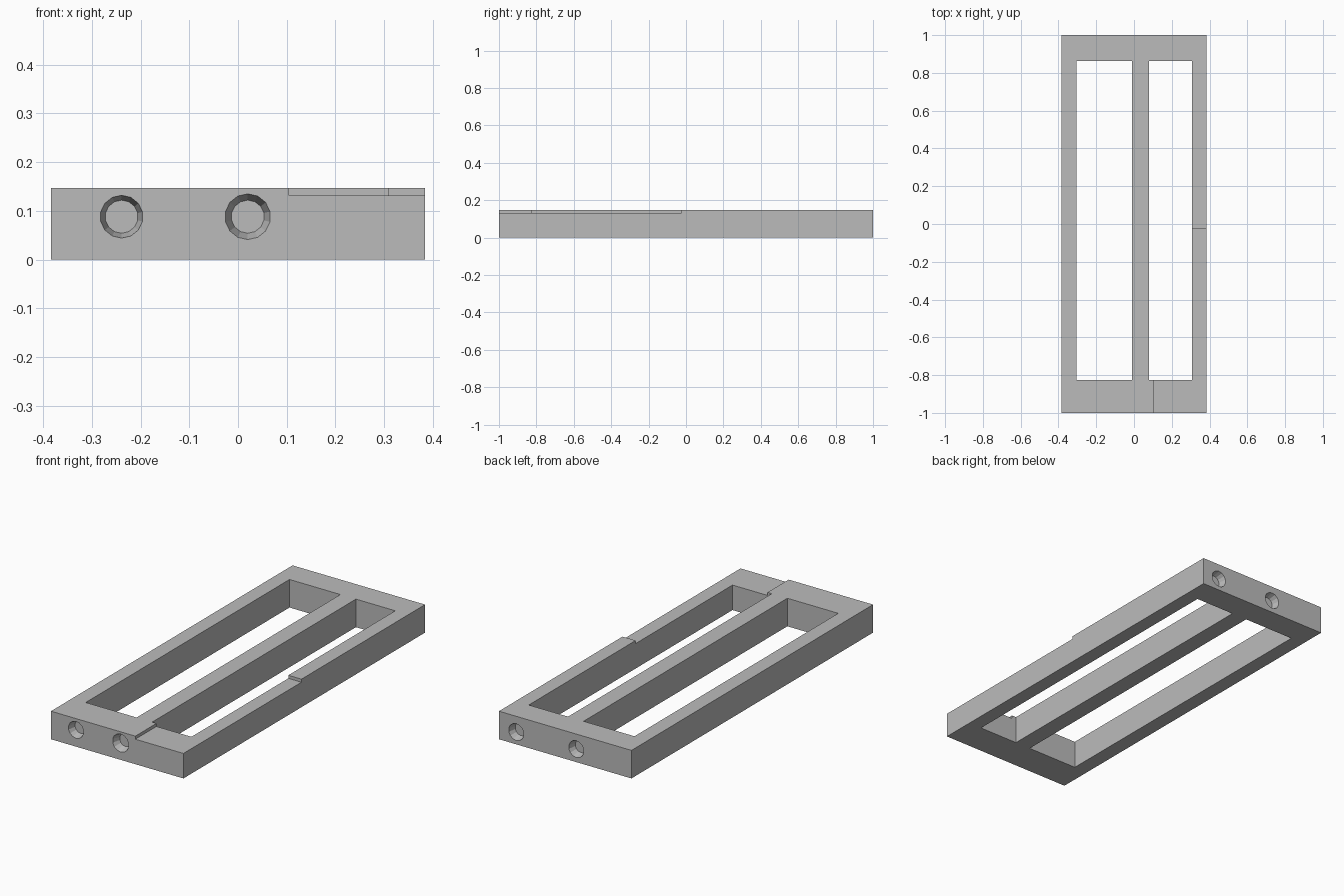
import bpy, bmesh, math
from mathutils import Matrix, Vector

if "Cube" in bpy.data.objects:
    bpy.data.objects.remove(bpy.data.objects["Cube"])

H = 0.147          # frame height
STEP_Z = 0.131     # lowered shelf height

grey = bpy.data.materials.new("grey")
grey.diffuse_color = (0.5, 0.5, 0.5, 1)
grey.use_nodes = True
grey.node_tree.nodes["Principled BSDF"].inputs["Base Color"].default_value = grey.diffuse_color


def finish(name, bm):
    bmesh.ops.recalc_face_normals(bm, faces=bm.faces)
    me = bpy.data.meshes.new(name)
    bm.to_mesh(me)
    bm.free()
    ob = bpy.data.objects.new(name, me)
    bpy.context.collection.objects.link(ob)
    me.materials.append(grey)
    return ob


def box(name, x0, x1, y0, y1, z0, z1):
    bm = bmesh.new()
    size = Matrix.Diagonal((x1 - x0, y1 - y0, z1 - z0, 1))
    centre = Matrix.Translation(((x0 + x1) / 2, (y0 + y1) / 2, (z0 + z1) / 2))
    bmesh.ops.create_cube(bm, size=1, matrix=centre @ size)
    return finish(name, bm)


def tapered_plug(name, x, z, r, inner, side, depth=0.04, lip=0.01):
    """Cone along y, widest at the end face; side is -1 front, 1 back."""
    bm = bmesh.new()
    slope = (r - inner) / depth
    place = (Matrix.Translation((x, side * (1 + (lip - depth) / 2), z))
             @ Matrix.Rotation(side * math.pi / 2, 4, 'X'))
    bmesh.ops.create_cone(bm, cap_ends=True, segments=14, radius1=inner,
                          radius2=r + slope * lip, depth=depth + lip, matrix=place)
    # wide end must face outwards
    wide = max(bm.verts, key=lambda v: (v.co - Vector((x, v.co.y, z))).length)
    if wide.co.y * side < 1:
        for v in bm.verts:
            v.co.y = side * (2 + lip - depth) - v.co.y
    return finish(name, bm)


# Solid block that becomes the frame
frame = box("frame", -0.384, 0.384, -1, 1, 0, H)

cutters = [
    # Two long openings
    box("wide_opening", -0.305, -0.01, -0.825, 0.862, -0.1, 0.3),
    box("narrow_opening", 0.08, 0.308, -0.825, 0.862, -0.1, 0.3),
    # Lowered shelf on the front right corner
    box("shelf_cut", 0.105, 0.5, -1.1, -0.023, STEP_Z, 0.3),
    # Shallow tapered sockets in both ends
    tapered_plug("front_socket_left", -0.239, 0.088, 0.044, 0.034, -1),
    tapered_plug("front_socket_right", 0.02, 0.088, 0.047, 0.034, -1),
    tapered_plug("back_socket_right", 0.284, 0.064, 0.044, 0.034, 1),
    tapered_plug("back_socket_left", -0.064, 0.068, 0.044, 0.034, 1),
]

# Carve the cuts out of the block
for c in cutters:
    mod = frame.modifiers.new(c.name, 'BOOLEAN')
    mod.operation = 'DIFFERENCE'
    mod.solver = 'EXACT'
    mod.object = c

bpy.context.view_layer.objects.active = frame
frame.select_set(True)
for m in list(frame.modifiers):
    bpy.ops.object.modifier_apply(modifier=m.name)
for c in cutters:
    bpy.data.objects.remove(c, do_unlink=True)
